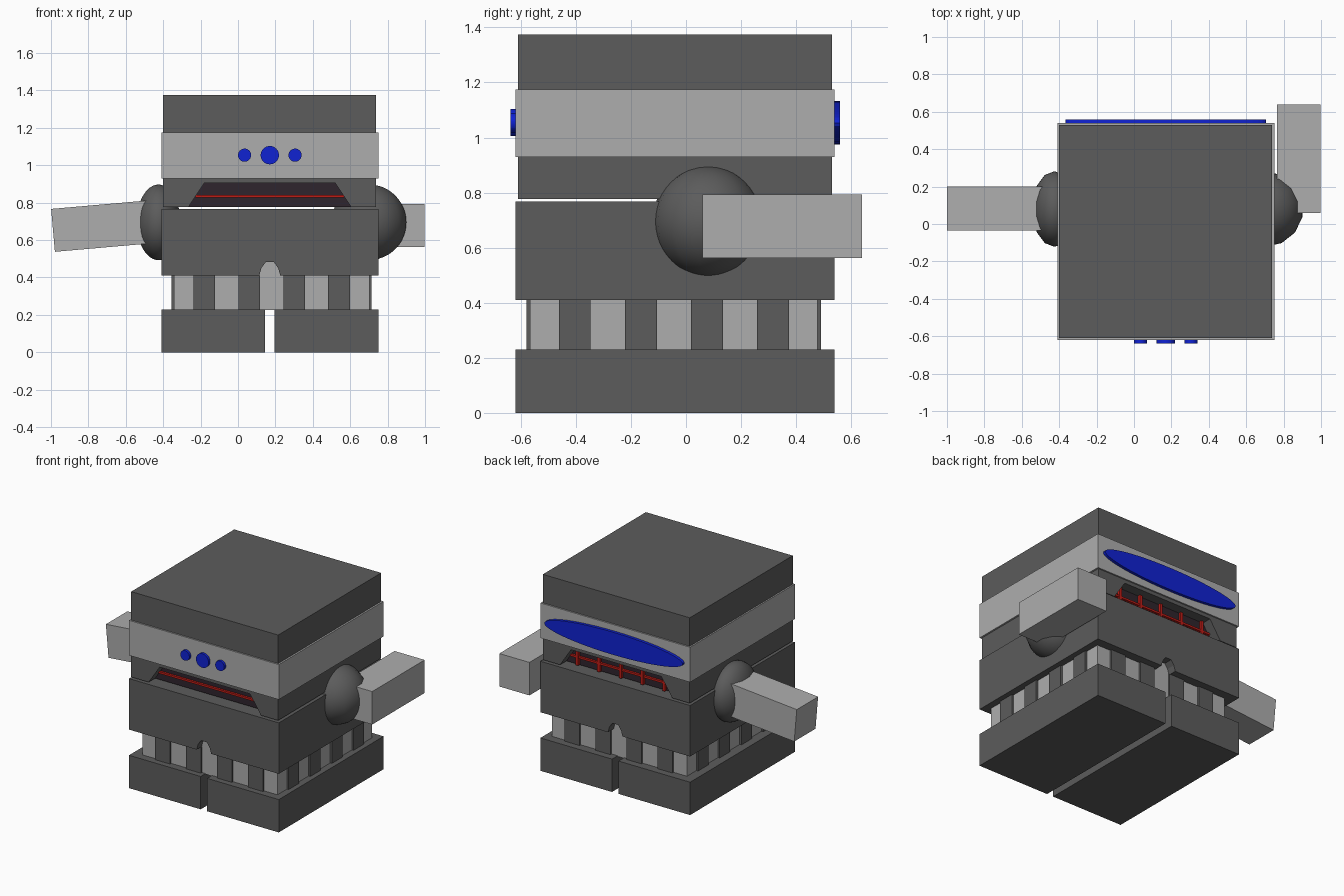
import bpy, bmesh, math
from mathutils import Matrix, Vector

if "Cube" in bpy.data.objects:
    bpy.data.objects.remove(bpy.data.objects["Cube"])


def material(name, rgb):
    m = bpy.data.materials.new(name)
    m.diffuse_color = (*rgb, 1)
    m.use_nodes = True
    m.node_tree.nodes["Principled BSDF"].inputs["Base Color"].default_value = m.diffuse_color
    return m


DARK = material("dark grey", (0.107, 0.107, 0.107))
LIGHT = material("light grey", (0.42, 0.42, 0.42))
BLUE = material("blue", (0.005, 0.016, 0.65))
RED = material("red", (0.52, 0.012, 0.008))
MOUTH = material("mouth shadow", (0.028, 0.018, 0.026))

CX, CY = 0.17, -0.04          # centre of the body block
HALF = 0.58                   # half width of the body block


def finish(name, bm, mat):
    bmesh.ops.recalc_face_normals(bm, faces=bm.faces)
    mesh = bpy.data.meshes.new(name)
    bm.to_mesh(mesh)
    bm.free()
    mesh.materials.append(mat)
    ob = bpy.data.objects.new(name, mesh)
    bpy.context.collection.objects.link(ob)
    return ob


def box(name, x, y, z, mat):
    """Box from (min, max) ranges."""
    bm = bmesh.new()
    bmesh.ops.create_cube(bm, size=1)
    for v in bm.verts:
        v.co = [r[0] if c < 0 else r[1] for r, c in zip((x, y, z), v.co)]
    return finish(name, bm, mat)


def prism(name, profile, y, mat):
    """Extrude an (x, z) profile from y[0] to y[1]."""
    bm = bmesh.new()
    face = bm.faces.new([bm.verts.new((px, y[0], pz)) for px, pz in profile])
    ext = bmesh.ops.extrude_face_region(bm, geom=[face])["geom"]
    moved = [g for g in ext if isinstance(g, bmesh.types.BMVert)]
    bmesh.ops.translate(bm, verts=moved, vec=(0, y[1] - y[0], 0))
    return finish(name, bm, mat)


def disc(name, x, z, rx, rz, y, mat, sides=32):
    angles = [math.tau * i / sides for i in range(sides)]
    prof = [(x + rx * math.cos(a), z + rz * math.sin(a)) for a in angles]
    return prism(name, prof, y, mat)


body_x = (CX - HALF, CX + HALF)
body_y = (CY - HALF, CY + HALF)

# Feet with a slit between them
box("left_foot", (body_x[0], 0.145), body_y, (0, 0.23), DARK)
box("right_foot", (0.195, body_x[1]), body_y, (0, 0.23), DARK)

# Waist core with raised dark ribs on all four sides
WX, WY = 0.18, -0.044
box("waist", (WX - 0.522, WX + 0.522), (WY - 0.522, WY + 0.522), (0.225, 0.49), LIGHT)
for off in (-0.36, -0.12, 0.12, 0.36):
    for s in (-1, 1):
        depth = sorted((s * 0.51, s * 0.535))
        span = (off - 0.058, off + 0.058)
        box("waist_rib_side", [WX + d for d in depth], [WY + d for d in span], (0.23, 0.41), DARK)
        box("waist_rib_front_back", [WX + d for d in span], [WY + d for d in depth], (0.23, 0.41), DARK)

# Torso with a small notch in its lower edge
notch = [(-0.056, 0.41), (-0.045, 0.45), (-0.022, 0.482),
         (0.022, 0.482), (0.045, 0.45), (0.056, 0.41)]
prism("torso", [(body_x[0], 0.41)] + [(CX + x, z) for x, z in notch]
      + [(body_x[1], 0.41), (body_x[1], 0.767), (body_x[0], 0.767)], body_y, DARK)

# Head, with the mouth opening cut from its lower edge
head_x, head_y = (CX - 0.57, CX + 0.568), (CY - 0.57, CY + 0.57)
prism("head", [(head_x[0], 0.777), (CX - 0.435, 0.777), (CX - 0.35, 0.905),
               (CX + 0.35, 0.905), (CX + 0.435, 0.777), (head_x[1], 0.777),
               (head_x[1], 1.375), (head_x[0], 1.375)], head_y, DARK)
box("visor_band", body_x, body_y, (0.93, 1.175), LIGHT)

# Mouth lining and red grille
prism("mouth_lining", [(CX - 0.435, 0.778), (CX - 0.35, 0.906), (CX + 0.35, 0.906),
                       (CX + 0.435, 0.778)], (head_y[0] + 0.07, head_y[1] - 0.07), MOUTH)
for name, y in (("front_mouth_bar", (head_y[0] + 0.055, head_y[0] + 0.075)),
                ("back_mouth_bar", (head_y[1] - 0.075, head_y[1] - 0.055))):
    box(name, (CX - 0.396, CX + 0.396), y, (0.828, 0.842), RED)
for i in range(-2, 3):
    x = CX + 0.005 + i * 0.168
    box("back_grille_bar", (x - 0.01, x + 0.01),
        (head_y[1] - 0.073, head_y[1] - 0.052), (0.778, 0.905), RED)

# Eyes at the front, oval window at the back
for x, r in ((-0.135, 0.035), (0, 0.049), (0.135, 0.035)):
    disc("eye", CX + x, 1.054, r, r, (-0.638, -0.61), BLUE)
disc("back_window", CX, 1.053, 0.536, 0.079, (0.53, 0.56), BLUE, 48)

# Shoulders
for name, x, rx in (("left_shoulder", -0.425, 0.12), ("right_shoulder", 0.70, 0.205)):
    bm = bmesh.new()
    bmesh.ops.create_uvsphere(bm, u_segments=14, v_segments=24, radius=1)
    bmesh.ops.scale(bm, verts=bm.verts, vec=(rx, 0.202, 0.202))
    bmesh.ops.translate(bm, verts=bm.verts, vec=(x, 0.08, 0.695))
    ob = finish(name, bm, DARK)
    for p in ob.data.polygons:
        p.use_smooth = True

# Arms: left one points sideways and droops a little, right one points back
left = box("left_arm", (0, 0.58), (-0.118, 0.118), (-0.115, 0.115), LIGHT)
left.location = (-0.989, 0.083, 0.652)
left.rotation_euler = (0, math.radians(-5), 0)
box("right_arm", (0.765, 0.998), (0.06, 0.64), (0.562, 0.793), LIGHT)
